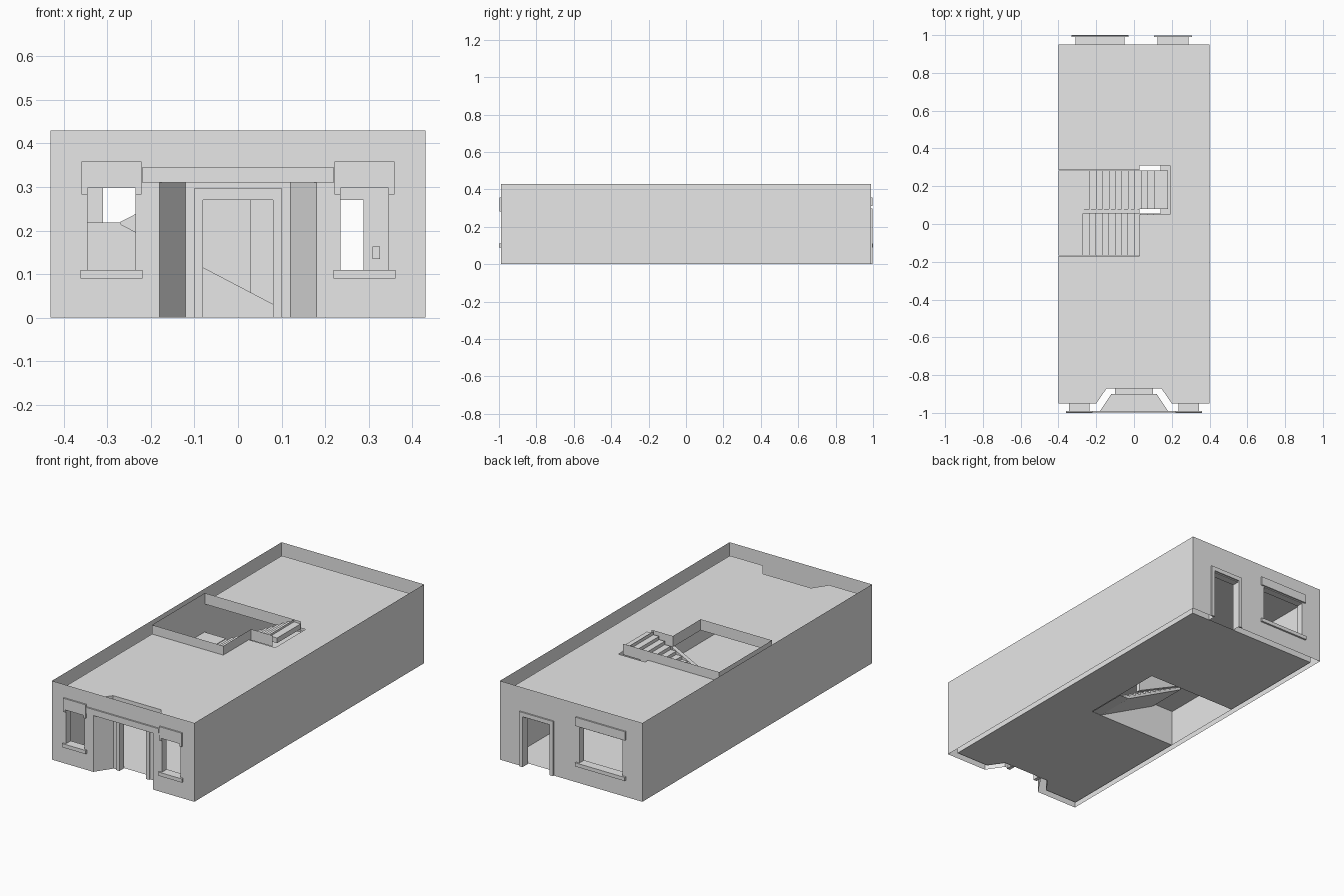
import bpy
import bmesh
from mathutils import Vector

old = bpy.data.objects.get("Cube")
if old:
    bpy.data.objects.remove(old, do_unlink=True)

GREY = (0.8, 0.8, 0.8, 1.0)
plaster = bpy.data.materials.new("plain_grey_plaster")
plaster.use_nodes = True
plaster.diffuse_color = GREY
plaster.node_tree.nodes["Principled BSDF"].inputs["Base Color"].default_value = GREY

HW, HL, TOP = 0.43, 0.99, 0.43       # outer shell
IW, IL, CEIL = 0.40, 0.95, 0.38      # inner shell
LANDING = 0.215


def finish(name, bm):
    bmesh.ops.remove_doubles(bm, verts=bm.verts, dist=1e-5)
    mesh = bpy.data.meshes.new(name)
    bm.to_mesh(mesh)
    bm.free()
    obj = bpy.data.objects.new(name, mesh)
    mesh.materials.append(plaster)
    bpy.context.collection.objects.link(obj)
    return obj


def sheet(name, place, u0, u1, v0, v1, holes=()):
    """Flat sheet with rectangular holes (ua, ub, va, vb)."""
    us = sorted({u0, u1, *[h[0] for h in holes], *[h[1] for h in holes]})
    vs = sorted({v0, v1, *[h[2] for h in holes], *[h[3] for h in holes]})
    bm = bmesh.new()
    for a, b in zip(us, us[1:]):
        for c, d in zip(vs, vs[1:]):
            u, v = (a + b) / 2, (c + d) / 2
            if any(h[0] < u < h[1] and h[2] < v < h[3] for h in holes):
                continue
            bm.faces.new([bm.verts.new(place(*p)) for p in ((a, c), (b, c), (b, d), (a, d))])
    bmesh.ops.remove_doubles(bm, verts=bm.verts, dist=1e-5)
    bmesh.ops.dissolve_limit(bm, angle_limit=0.01, verts=bm.verts, edges=bm.edges)
    return finish(name, bm)


def wall(name, a, b, z0, z1):
    """Plain upright sheet from plan point a to plan point b."""
    a, b = Vector(a), Vector(b)
    return sheet(name, lambda u, z: (*a.lerp(b, u), z), 0, 1, z0, z1)


def polygon(name, points):
    bm = bmesh.new()
    bm.faces.new([bm.verts.new(p) for p in points])
    return finish(name, bm)


def prism(name, profile, y0, y1):
    """Side profile (x, z) extruded along y."""
    bm = bmesh.new()
    face = bm.faces.new([bm.verts.new((x, y0, z)) for x, z in profile])
    ext = bmesh.ops.extrude_face_region(bm, geom=[face])
    moved = [g for g in ext["geom"] if isinstance(g, bmesh.types.BMVert)]
    bmesh.ops.translate(bm, verts=moved, vec=(0, y1 - y0, 0))
    bmesh.ops.recalc_face_normals(bm, faces=bm.faces)
    return finish(name, bm)


def box(name, x0, x1, y0, y1, z0, z1):
    return prism(name, [(x0, z0), (x1, z0), (x1, z1), (x0, z1)], y0, y1)


def reveal(name, x0, x1, z0, z1, y0, y1, bottom=True):
    """Lining of an opening between two shells."""
    wall(name + "_side_a", (x0, y0), (x0, y1), z0, z1)
    wall(name + "_side_b", (x1, y1), (x1, y0), z0, z1)
    for part, z in (("head", z1), ("bottom", z0)):
        if part == "head" or bottom:
            sheet(f"{name}_{part}", lambda x, y: (x, y, z), x0, x1, y0, y1)


# Openings
front_windows = [(-0.345, -0.235, 0.11, 0.297), (0.235, 0.345, 0.11, 0.297)]
porch = (-0.18, 0.18, 0, 0.31)
back_window = (-0.31, -0.05, 0.11, 0.305)
back_door = (0.125, 0.288, 0, 0.27)

# Outer shell
sheet("front_wall", lambda x, z: (x, -HL, z), -HW, HW, 0, TOP, front_windows + [porch])
sheet("back_wall", lambda x, z: (-x, HL, z), -HW, HW, 0, TOP,
      [(-h[1], -h[0], h[2], h[3]) for h in (back_window, back_door)])
wall("left_wall", (HW, -HL), (HW, HL), 0, TOP)
wall("right_wall", (-HW, HL), (-HW, -HL), 0, TOP)

# Inner shell
sheet("inner_back_wall", lambda x, z: (x, IL, z), -IW, IW, 0, CEIL, [back_window, back_door])
sheet("inner_door_wall", lambda x, z: (-x, -0.87, z), -0.145, 0.145, 0, CEIL,
      [(-0.08, 0.08, 0, 0.27)])
for side, s, hole in (("right", -1, front_windows[0]), ("left", 1, front_windows[1])):
    lo, hi = sorted((0.2 * s, IW * s))
    sheet(f"inner_front_wall_{side}", lambda x, z: (x, -IL, z), lo, hi, 0, CEIL, [hole])
    wall(f"inner_splay_{side}", (0.2 * s, -IL), (0.145 * s, -0.87), 0, CEIL)
    wall(f"inner_{side}_wall", (IW * s, -IL), (IW * s, IL), 0, CEIL)

# Floor and ceiling, with stairwell openings and porch cut-outs
stair_hole = (-IW, 0.14, -0.17, 0.31)
ceiling_holes = [(-IW, 0.03, -0.17, 0.285), (0.03, 0.19, 0.05, 0.31)]
for name, z, holes in (("floor", 0.002, [stair_hole]), ("ceiling", CEIL, ceiling_holes)):
    sheet(name, lambda x, y: (x, y, z), -IW, IW, -0.87, IL, holes)
    for s in (-1, 1):
        polygon(f"{name}_front_{'left' if s > 0 else 'right'}",
                [(x * s, y, z) for x, y in ((IW, -IL), (IW, -0.87), (0.145, -0.87), (0.2, -IL))])

# Porch recess and its doorway
for s in (-1, 1):
    tag = "left" if s > 0 else "right"
    wall(f"porch_splay_{tag}", (0.18 * s, -HL), (0.12 * s, -0.9), 0, 0.31)
    xs = sorted((0.08 * s, 0.10 * s))
    box(f"door_frame_{tag}", *xs, -0.908, -0.87, 0, 0.297)
box("door_frame_head", -0.08, 0.08, -0.908, -0.87, 0.27, 0.297)
sheet("porch_back_wall", lambda x, z: (x, -0.9, z), -0.12, 0.12, 0, 0.31,
      [(-0.1, 0.1, 0, 0.297)])
polygon("porch_ceiling", [(-0.18, -HL, 0.31), (-0.12, -0.9, 0.31),
                          (0.12, -0.9, 0.31), (0.18, -HL, 0.31)])

# Front window linings, eared lintels and sills
for tag, (x0, x1, z0, z1) in zip(("right", "left"), front_windows):
    reveal(f"front_window_{tag}", x0, x1, z0, z1, -HL, -IL)
    a, b = x0 - 0.014, x1 + 0.014
    prism(f"front_lintel_{tag}",
          [(a, 0.283), (x0, 0.283), (x0, z1), (x1, z1), (x1, 0.283), (b, 0.283),
           (b, 0.358), (a, 0.358)], -0.998, -HL)
    box(f"front_sill_{tag}", a - 0.002, b + 0.002, -1.0, -HL, 0.09, 0.11)
box("porch_band", -0.22, 0.22, -0.995, -HL, 0.31, 0.345)
box("porch_band_moulding", -0.22, 0.22, -0.998, -0.995, 0.322, 0.345)

# Back window and door trim
reveal("back_window", *back_window, IL, HL)
box("back_lintel", -0.33, -0.03, HL, 0.998, 0.31, 0.358)
box("back_sill", -0.33, -0.03, HL, 1.0, 0.09, 0.11)
reveal("back_door", *back_door, IL, HL, bottom=False)
prism("back_door_surround",
      [(0.105, 0), (0.125, 0), (0.125, 0.275), (0.288, 0.275), (0.288, 0),
       (0.308, 0), (0.308, 0.298), (0.105, 0.298)], HL, 0.998)
box("wall_switch", 0.308, 0.326, 0.942, IL, 0.135, 0.163)


# Stairs
def flight(name, x0, x1, z0, z1, y0, y1, steps=12, depth=0.03):
    run, rise = (x1 - x0) / steps, (z1 - z0) / steps
    profile = [(x0, z0)]
    for i in range(1, steps + 1):
        profile += [(x0 + run * i, z0 + rise * (i - 1)), (x0 + run * i, z0 + rise * i)]
    profile += [(x1, z1 - depth), (x0 + run * depth / rise, z0)]
    return prism(name, profile, y0, y1)


flight("lower_flight", 0.14, -0.27, 0, LANDING, -0.168, 0.055)
flight("upper_flight", -0.27, 0.14, LANDING, TOP, 0.08, 0.283)
box("top_step", 0.14, 0.18, 0.08, 0.283, 0.39, TOP - 0.012)
box("stair_landing", -IW, -0.27, -0.168, 0.283, 0.2, LANDING + 0.003)
prism("stair_mid_wall", [(-0.27, 0.2), (0.03, 0.058), (0.03, 0.372), (-0.27, 0.22)], 0.056, 0.079)
sheet_points = [(-IW, 0), (0.14, 0), (-0.27, LANDING), (-IW, LANDING)]
polygon("stair_spandrel", [(x, -0.17, z) for x, z in sheet_points])

# Stairwell upstands above the ceiling
for name, a, b in (("front", (-IW, -0.17), (0.03, -0.17)), ("side", (0.03, -0.17), (0.03, 0.07)),
                   ("inner", (0.03, 0.07), (0.16, 0.07)), ("back", (0.18, 0.285), (-IW, 0.285)),
                   ("outer", (-IW, 0.285), (-IW, -0.17))):
    wall(f"stairwell_upstand_{name}", a, b, CEIL - 0.01, TOP)
